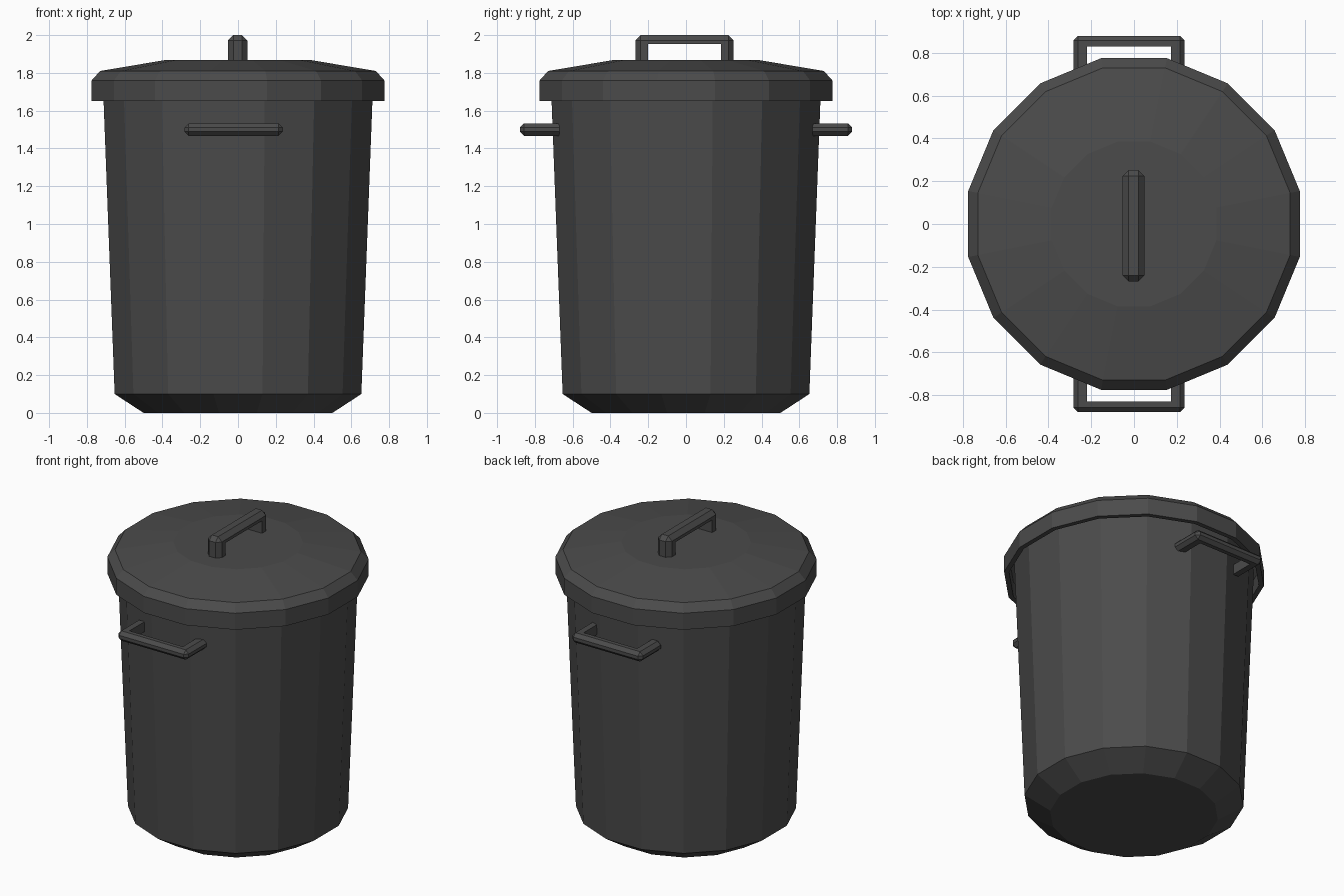
import bpy, bmesh, math
from mathutils import Matrix, Vector

if "Cube" in bpy.data.objects:
    bpy.data.objects.remove(bpy.data.objects["Cube"])

SIDES = 16
dark = bpy.data.materials.new("dark_grey")
dark.diffuse_color = (0.07, 0.07, 0.07, 1)
dark.use_nodes = True
dark.node_tree.nodes["Principled BSDF"].inputs["Base Color"].default_value = dark.diffuse_color


def finish(bm, name):
    bmesh.ops.recalc_face_normals(bm, faces=bm.faces[:])
    me = bpy.data.meshes.new(name)
    bm.to_mesh(me)
    bm.free()
    me.materials.append(dark)
    ob = bpy.data.objects.new(name, me)
    bpy.context.collection.objects.link(ob)
    return ob


def lathe(name, profile):
    """Turn (flat-to-flat half width, z) points into a 16-sided shell, capped at both ends."""
    bm = bmesh.new()
    rings = []
    for half, z in profile:
        r = half / math.cos(math.pi / SIDES)
        angles = [(i + 0.5) * 2 * math.pi / SIDES for i in range(SIDES)]
        rings.append([bm.verts.new((r * math.cos(a), r * math.sin(a), z)) for a in angles])
    for lo, hi in zip(rings, rings[1:]):
        for i in range(SIDES):
            j = (i + 1) % SIDES
            bm.faces.new((lo[i], lo[j], hi[j], hi[i]))
    bm.faces.new(rings[0])
    bm.faces.new(rings[-1])
    return finish(bm, name)


def handle(name, half, height, leg, bar, thick, chamfer, matrix):
    """U-shaped grip in local x/z, opening downwards, with chamfered outer edges."""
    outline = [(-half, 0), (-half, height), (half, height), (half, 0),
               (half - leg, 0), (half - leg, height - bar),
               (leg - half, height - bar), (leg - half, 0)]
    bm = bmesh.new()
    front = [bm.verts.new((x, -thick / 2, z)) for x, z in outline]
    back = [bm.verts.new((x, thick / 2, z)) for x, z in outline]
    n = len(outline)
    for i in range(n):
        j = (i + 1) % n
        bm.faces.new((front[i], front[j], back[j], back[i]))
    # Each face of the U is two legs and a bar joined at the mitred corners
    for s in (front, back):
        for quad in ((0, 1, 6, 7), (1, 2, 5, 6), (2, 3, 4, 5)):
            bm.faces.new([s[k] for k in quad])
    bmesh.ops.recalc_face_normals(bm, faces=bm.faces[:])
    pairs = [(s[k], s[k + 1]) for s in (front, back) for k in range(3)]
    pairs += [(front[k], back[k]) for k in (1, 2)]
    edges = [bm.edges.get(p) for p in pairs]
    bmesh.ops.bevel(bm, geom=edges, offset=chamfer, offset_type='OFFSET',
                    segments=1, affect='EDGES', clamp_overlap=True)
    bm.transform(matrix)
    return finish(bm, name)


# Tapered hollow bin with chamfered foot
lathe("bin_body", [(0.50, 0), (0.653, 0.10), (0.715, 1.74),
                   (0.69, 1.74), (0.63, 0.12), (0.49, 0.03)])

# Shallow conical lid with overhanging rim
lathe("lid", [(0.385, 1.868), (0.73, 1.81), (0.775, 1.76), (0.775, 1.65),
              (0.745, 1.65), (0.745, 1.75), (0.715, 1.785), (0.38, 1.84)])

# Lid grip running front to back
handle("lid_handle", 0.26, 0.16, 0.068, 0.048, 0.102, 0.028,
       Matrix.Translation((-0.002, -0.008, 1.84)) @ Matrix.Rotation(math.pi / 2, 4, 'Z'))

# Carrying handles on the front and back walls
for name, sign in (("front_handle", -1), ("back_handle", 1)):
    tip = Matrix.Rotation(-sign * math.pi / 2, 4, 'X')
    handle(name, 0.26, 0.21, 0.063, 0.05, 0.066, 0.022,
           Matrix.Translation((-0.023, sign * 0.67, 1.5)) @ tip)
